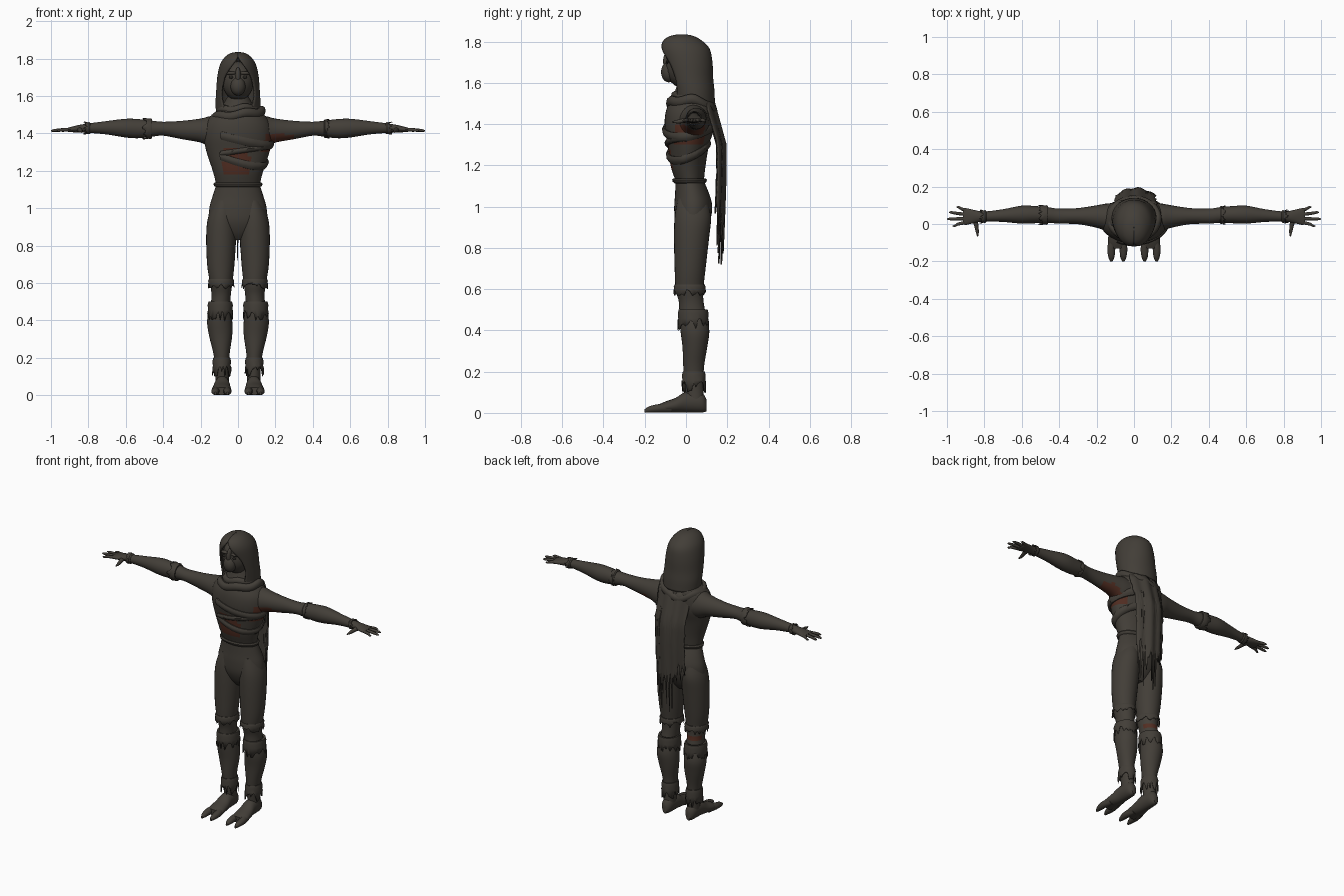
import bpy, bmesh, math, random
from mathutils import Vector

random.seed(4)
if "Cube" in bpy.data.objects:
    bpy.data.objects.remove(bpy.data.objects["Cube"], do_unlink=True)


def material(name, rgb):
    m = bpy.data.materials.new(name)
    m.use_nodes = True
    m.diffuse_color = (*rgb, 1)
    bsdf = m.node_tree.nodes["Principled BSDF"]
    bsdf.inputs["Base Color"].default_value = (*rgb, 1)
    bsdf.inputs["Roughness"].default_value = 0.9
    return m


CLOTH = material("dark_cloth", (0.055, 0.048, 0.039))
SKIN = material("red_skin", (0.085, 0.027, 0.016))
EYE = material("eye_shadow", (0.02, 0.018, 0.015))
parts = []


def grid(name, rows, wrap_u=True, wrap_v=False, cap=False, side=1, thick=0, red=None):
    """Skin rows of points; red is a rule on face centres that exposes skin."""
    bm = bmesh.new()
    vs = [[bm.verts.new((p[0] * side, p[1], p[2])) for p in r] for r in rows]
    n, k = len(vs[0]), len(vs)
    for j in range(k if wrap_v else k - 1):
        for i in range(n if wrap_u else n - 1):
            a, b = vs[j], vs[(j + 1) % k]
            bm.faces.new((a[i], a[(i + 1) % n], b[(i + 1) % n], b[i]))
    if cap:
        bm.faces.new(vs[0])
        bm.faces.new(vs[-1])
    bmesh.ops.recalc_face_normals(bm, faces=bm.faces)
    for f in bm.faces:
        if red and red(f.calc_center_median()):
            f.material_index = 1
    me = bpy.data.meshes.new(name)
    bm.to_mesh(me)
    bm.free()
    ob = bpy.data.objects.new(name, me)
    bpy.context.collection.objects.link(ob)
    me.materials.append(CLOTH)
    me.materials.append(SKIN)
    if thick:
        ob.modifiers.new("thickness", "SOLIDIFY").thickness = thick
        ob.modifiers["thickness"].offset = 0
    parts.append(ob)
    return ob


def smooth(sections, steps=4):
    """Catmull-Rom through the sections."""
    out, s = [], [Vector(q) for q in sections]
    for i in range(len(s) - 1):
        p0, p1, p2, p3 = s[max(i - 1, 0)], s[i], s[i + 1], s[min(i + 2, len(s) - 1)]
        for j in range(steps):
            t = j / steps
            out.append(0.5 * (2 * p1 + (p2 - p0) * t + (2 * p0 - 5 * p1 + 4 * p2 - p3) * t * t
                              + (3 * p1 - p0 - 3 * p2 + p3) * t ** 3))
    return out + [s[-1]]


def place(axis, t, u, v):
    return {"x": (t, u, v), "y": (u, t, v), "z": (u, v, t)}[axis]


def loft(name, axis, sections, n=24, side=1, red=None):
    """Sections are (position, centre u, centre v, radius u, radius v)."""
    angles = [math.tau * i / n for i in range(n)]
    rows = [[place(axis, t, cu + ru * math.sin(a), cv - rv * math.cos(a)) for a in angles]
            for t, cu, cv, ru, rv in smooth(sections)]
    return grid(name, rows, cap=True, side=side, red=red)


def ball(name, loc, size, mat=CLOTH):
    bm = bmesh.new()
    bmesh.ops.create_uvsphere(bm, u_segments=20, v_segments=12, radius=1)
    for v in bm.verts:
        v.co = Vector(loc) + Vector(size) * v.co
    me = bpy.data.meshes.new(name)
    bm.to_mesh(me)
    bm.free()
    ob = bpy.data.objects.new(name, me)
    bpy.context.collection.objects.link(ob)
    me.materials.append(mat)
    parts.append(ob)


# Torso with skin showing between the wraps
TORSO = [(1.1, 0, .017, .11, .065), (1.13, 0, .017, .117, .07), (1.2, 0, .01, .135, .085),
         (1.3, 0, .012, .168, .1), (1.38, 0, .017, .183, .12), (1.45, 0, .02, .175, .12),
         (1.5, 0, .027, .14, .11), (1.54, 0, .03, .09, .09), (1.6, 0, .02, .055, .06)]


def torso_skin(c):
    front = c.y < 0 and -.08 < c.x < .06 and 1.18 < c.z < 1.33
    flank = c.x > .12 and -.06 < c.y < .09 and 1.3 < c.z < 1.4
    return front or flank


loft("torso", "z", TORSO, 40, red=torso_skin)
loft("pelvis", "z", [(.83, 0, .03, .04, .03), (.87, 0, .03, .1, .06), (.93, 0, .032, .152, .085),
                     (1.0, 0, .035, .153, .092), (1.06, 0, .03, .137, .083), (1.13, 0, .017, .115, .067)], 32)
CURVE = smooth(TORSO, 8)


def on_torso(a, z, out):
    s = min(CURVE, key=lambda q: abs(q[0] - z))
    return ((s[3] + out) * math.sin(a), s[2] - (s[4] + out) * math.cos(a), z)


def wrap(name, start, end, z0, tilt, back, half):
    """Padded cloth band lying on the torso between two angles from the front."""
    rows = []
    for i in range(33):
        a = start + (end - start) * i / 32
        z = z0 + tilt * math.sin(a) + back * (1 - math.cos(a))
        rows.append([on_torso(a, z + dz * half, out) for dz, out in
                     ((-1, -.01), (-1, .006), (-.4, .014), (.4, .014), (1, .006), (1, -.01))])
    grid(name, rows, cap=True)


wrap("chest_wrap_upper", -.5, 2.8, 1.365, -.045, .02, .022)
wrap("chest_wrap_lower", -.6, 2.8, 1.245, -.045, .035, .02)
wrap("chest_wrap_rising", -.55, 1.5, 1.305, .025, 0, .014)
wrap("shirt_hem", 0, math.tau, 1.125, 0, 0, .012)

# Arms, hands, legs and feet, on both sides
ARM = [(.05, .03, 1.40, .085, .09), (.14, .035, 1.408, .075, .085), (.2, .04, 1.415, .06, .064),
       (.3, .042, 1.418, .043, .049), (.4, .042, 1.425, .04, .037), (.46, .048, 1.425, .042, .043),
       (.53, .05, 1.425, .046, .051), (.6, .05, 1.428, .048, .05), (.7, .045, 1.43, .034, .036),
       (.8, .04, 1.428, .027, .025), (.85, .04, 1.425, .034, .02), (.9, .04, 1.42, .045, .013),
       (.915, .04, 1.42, .038, .008)]
LEG = [(1.04, .075, .03, .05, .07), (.95, .086, .033, .074, .088), (.85, .09, .027, .08, .085),
       (.7, .092, .02, .073, .075), (.6, .09, .017, .06, .067), (.54, .09, .025, .052, .06),
       (.48, .094, .032, .053, .064), (.4, .098, .043, .067, .07), (.32, .093, .043, .062, .06),
       (.22, .088, .037, .043, .05), (.13, .085, .04, .036, .045), (.06, .085, .045, .036, .042)]
FOOT = [(.1, .085, .035, .015, .028), (.075, .085, .05, .034, .048), (0, .085, .052, .041, .05),
        (-.05, .087, .037, .048, .036), (-.1, .088, .028, .052, .027), (-.13, .088, .022, .042, .02)]
FINGERS = {"little": (.07, .09, .95), "ring": (.05, .062, .99), "middle": (.029, .027, 1.0), "index": (.01, -.01, .97)}


def cuff(name, axis, pos, drop, cu, cv, ru, rv, side, n=36):
    """Rolled band with a torn edge."""
    rows = []
    for t, out in ((0, -.006), (0, .006), (.25, .01), (.6, .008), (1, .012)):
        row = []
        for i in range(n):
            a = math.tau * i / n
            torn = random.uniform(.6, 1.5) if t == 1 else 1
            row.append(place(axis, pos + drop * t * torn, cu + (ru + out) * math.sin(a),
                             cv - (rv + out) * math.cos(a)))
        rows.append(row)
    grid(name, rows, side=side, thick=.003)


for side, tag in ((1, "left"), (-1, "right")):
    arm_red = (lambda c: .13 < c.x < .3 and c.z < 1.395 and c.y < .09) if side > 0 else None
    loft(tag + "_arm", "x", ARM, side=side, red=arm_red)
    for name, (y0, y1, tip) in FINGERS.items():
        loft(f"{tag}_{name}_finger", "x", [(.885, y0, 1.42, .01, .009), (.94 if tip > .96 else .92, (y0 + y1) / 2, 1.419, .009, .009),
             (tip - .012, y1, 1.415, .007, .007), (tip, y1, 1.414, .002, .002)], 10, side)
    loft(tag + "_thumb", "y", [(.03, .85, 1.42, .018, .014), (0, .845, 1.418, .013, .012),
                               (-.04, .838, 1.412, .009, .009), (-.067, .836, 1.41, .003, .003)], 10, side)
    knee_red = (lambda c: c.y > .04 and .52 < c.z < .56) if side < 0 else None
    loft(tag + "_leg", "z", LEG, 28, side, knee_red)
    loft(tag + "_foot", "y", FOOT, 20, side)
    for k, tx in (("inner", .057), ("outer", .121)):
        loft(f"{tag}_{k}_toe", "y", [(-.07, tx + (.088 - tx) * .3, .026, .022, .025), (-.13, tx, .022, .022, .021),
             (-.175, tx, .017, .017, .016), (-.2, tx, .01, .006, .008)], 14, side)
    cuff(tag + "_ankle_cuff", "z", .2, -.07, .087, .038, .038, .046, side)
    cuff(tag + "_shin_wrap", "z", .5, -.07, .095, .035, .056, .063, side)
    cuff(tag + "_thigh_hem", "z", .62, -.035, .09, .018, .058, .066, side)
    cuff(tag + "_wrist_wrap", "x", .79, .025, .04, 1.428, .023, .021, side)
cuff("right_elbow_band", "x", .46, .035, .048, 1.425, .041, .044, -1)
cuff("left_elbow_band", "x", .46, .02, .048, 1.425, .037, .039, 1)

# Hood with an open front, over a masked face
HOOD = [(1.5, .04, .112, .095, .55), (1.56, .033, .115, .1, .75), (1.62, .02, .112, .107, .88),
        (1.7, .008, .106, .115, .72), (1.765, -.005, .092, .114, .32), (1.805, -.018, .066, .085, .03),
        (1.825, -.02, .035, .045, .01), (1.83, -.02, .002, .002, .01)]
rows = []
for z, cy, rx, ry, gap in smooth(HOOD):
    gap = max(gap, .005)
    arc = [gap + (math.tau - 2 * gap) * i / 40 for i in range(41)]
    rows.append([(rx * math.sin(a), cy - ry * math.cos(a), z) for a in arc])
grid("hood", rows, wrap_u=False, thick=.01)
ball("face", (0, -.015, 1.68), (.085, .085, .105))
ball("mask_muzzle", (0, -.083, 1.652), (.04, .038, .05))
ball("mask_bridge", (0, -.085, 1.705), (.016, .026, .05))
for side, tag in ((1, "left"), (-1, "right")):
    ball(tag + "_eye", (side * .036, -.09, 1.7), (.012, .006, .008), EYE)
    ball(tag + "_brow", (side * .036, -.082, 1.722), (.03, .016, .01))


# Cowl rolls around the neck, drooping at the back
def cowl(name, z0, rx, ry, cy, tilt, droop, r):
    rows = []
    for i in range(40):
        a = math.tau * i / 40
        back = max(0, -math.cos(a)) ** 2
        z = z0 + tilt * math.sin(a) - droop * back + .006 * math.sin(5 * a)
        rows.append([((rx + r * math.cos(b)) * math.sin(a), cy - (ry + r * math.cos(b)) * math.cos(a),
                      z + 1.3 * r * math.sin(b)) for b in (math.tau * k / 10 for k in range(10))])
    grid(name, rows, wrap_v=True)


cowl("cowl_upper", 1.53, .1, .088, .032, .008, .015, .018)
cowl("cowl_lower", 1.5, .128, .105, .028, .015, .04, .02)

# Tattered cape hanging from the cowl
COLS, ROWS = 36, 16
lows = [random.uniform(.7, .98) if i % 3 == 1 else random.uniform(.86, 1.02) for i in range(COLS + 1)]
rows = []
for j in range(ROWS + 1):
    t, row = j / ROWS, []
    for i in range(COLS + 1):
        u = 2 * i / COLS - 1
        z = 1.5 + (lows[i] + .06 * u * u - 1.5) * t
        edge = random.uniform(-.01, .004) if i in (0, COLS) else 0
        x = .008 + (.112 + edge) * u * (1 - .12 * t)
        hang = .135 + .055 * min(1, (1.5 - z) / .2) - .035 * max(0, 1.15 - z)
        row.append((x, hang - .04 * u * u + .004 * math.sin(9 * u), z))
    rows.append(row)
grid("cape", rows, wrap_u=False, thick=.008)

# Smooth shading with sharp edges kept
bpy.ops.object.select_all(action="DESELECT")
for ob in parts:
    ob.select_set(True)
bpy.context.view_layer.objects.active = parts[0]
bpy.ops.object.shade_smooth_by_angle(angle=math.radians(45))
